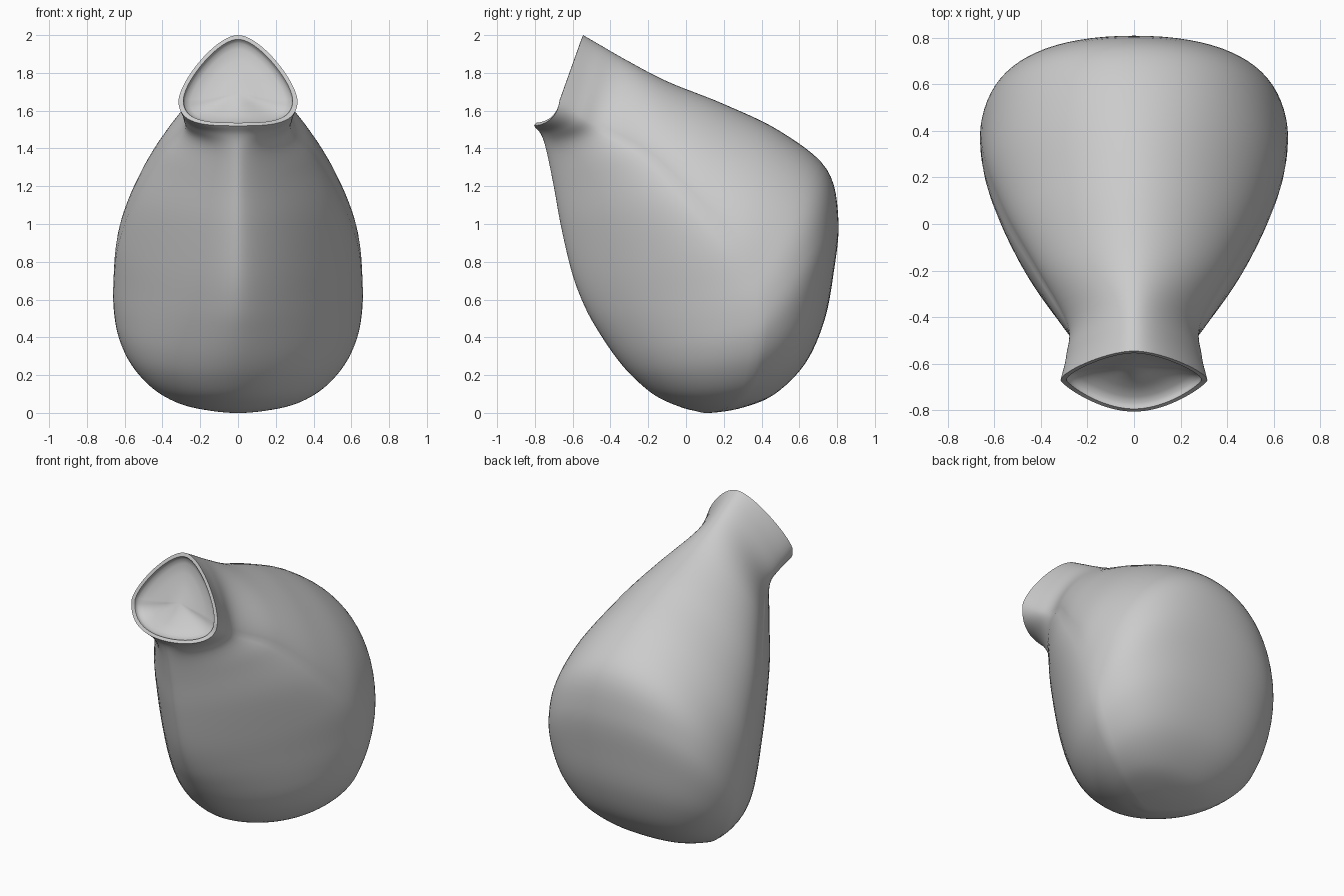
import bpy
import bmesh
from math import pi
from mathutils import Vector

default_cube = bpy.data.objects.get("Cube")
if default_cube:
    bpy.data.objects.remove(default_cube)

QUARTER = 20   # points in each quarter of a ring
SPAN = 6       # rings between neighbouring stations

# Stations from mouth to base: ridge y z, flank y z, half width, keel y z
STATIONS = [
    (-.545, 2, -.67, 1.65, .315, -.805, 1.52),
    (-.45, 1.945, -.56, 1.57, .29, -.765, 1.47),
    (-.32, 1.87, -.43, 1.49, .287, -.737, 1.38),
    (-.1, 1.755, -.2, 1.36, .415, -.7, 1.2),
    (.2, 1.635, .03, 1.13, .55, -.66, .98),
    (.5, 1.49, .24, .9, .637, -.6, .73),
    (.745, 1.29, .35, .68, .66, -.53, .55),
    (.807, 1.02, .39, .52, .655, -.45, .41),
    (.78, .73, .39, .38, .625, -.36, .28),
    (.73, .48, .37, .25, .56, -.27, .18),
    (.63, .26, .33, .13, .45, -.16, .09),
    (.47, .1, .26, .05, .31, -.04, .035),
    (.3, .028, .18, .012, .15, .05, .01),
    (.13, 0, .13, 0, 0, .13, 0),
]


def station_at(t):
    """Smooth blend through the stations, running straight over the base pole."""
    last = len(STATIONS) - 1
    i = min(int(t), last - 1)
    f = t - i
    p1, p2 = STATIONS[i], STATIONS[i + 1]
    p0 = STATIONS[i - 1] if i else [2 * a - b for a, b in zip(p1, p2)]
    if i + 2 <= last:
        p3 = STATIONS[i + 2]
    else:
        p3 = (*p1[5:], *p1[2:4], -p1[4], *p1[:2])
    return [b + f * (c - a + f * (2 * a - 5 * b + 4 * c - d + f * (3 * (b - c) + d - a))) / 2
            for a, b, c, d in zip(p0, p1, p2, p3)]


def ramp(a, b, start, end, t):
    f = max(0, min(1, (t - start) / (end - start)))
    return a + (b - a) * f * f * (3 - 2 * f)


def arc(flank, end, handle_y, handle_z, handle_x, k):
    """Bezier quarter from the flank to the centre line."""
    f = k / QUARTER
    g = 1 - f
    reach = end - flank
    side = Vector((flank.x * handle_x, end.y, end.z))
    lift = flank + Vector((0, reach.y * handle_y, reach.z * handle_z))
    return g**3 * flank + 3 * g * g * f * lift + 3 * g * f * f * side + f**3 * end


def ring_points(t):
    """Closed ring: rounded ridge, flanks, flat lip turning into a keel."""
    ty, tz, py, pz, w, fy, fz = station_at(t)
    ridge, flank, keel = Vector((0, ty, tz)), Vector((w, py, pz)), Vector((0, fy, fz))
    top = ramp(.28, .45, 0, 4, t) + ramp(0, .2, 4, 8, t)
    top_x = ramp(.38, .45, 0, 4, t) + ramp(0, .25, 4, 8, t)
    low_y = ramp(.12, .36, 0, 3, t) + ramp(0, .14, 4, 11, t)
    low_z = ramp(1, .36, 0, 3, t) + ramp(0, .14, 4, 11, t)
    low_x = ramp(.5, .22, 0, 3, t) + ramp(0, .28, 4, 11, t)
    half = [arc(flank, ridge, top, top, top_x, k) for k in range(QUARTER, 0, -1)]
    half += [arc(flank, keel, low_y, low_z, low_x, k) for k in range(QUARTER + 1)]
    return half + [Vector((-p.x, p.y, p.z)) for p in half[-2:0:-1]]


bm = bmesh.new()


def bridge(a, b):
    n = len(a)
    for i in range(n):
        j = (i + 1) % n
        bm.faces.new((a[i], a[j], b[j], b[i]))


def close(ring, point):
    tip = bm.verts.new(point)
    for i in range(len(ring)):
        bm.faces.new((ring[i], ring[(i + 1) % len(ring)], tip))


def add_ring(points):
    return [bm.verts.new(p) for p in points]


# Outer skin
steps = (len(STATIONS) - 1) * SPAN
rings = [add_ring(ring_points(i / SPAN)) for i in range(steps)]
for a, b in zip(rings, rings[1:]):
    bridge(a, b)
close(rings[-1], (0, .13, 0))

# Flat rim and the shallow hollow inside the mouth
centre = Vector((0, -.66, 1.72))
inward = Vector((0, .88, -.47))
mouth = ring_points(0)
previous = rings[0]
for scale, depth in ((.92, 0), (.91, .012), (.89, .025), (.8, .04), (.6, .055), (.3, .055)):
    ring = add_ring(centre + (p - centre) * scale + inward * depth for p in mouth)
    bridge(previous, ring)
    previous = ring
close(previous, centre + inward * .053)

bmesh.ops.recalc_face_normals(bm, faces=bm.faces)
mesh = bpy.data.meshes.new("vessel")
bm.to_mesh(mesh)
bm.free()
vessel = bpy.data.objects.new("vessel", mesh)
bpy.context.collection.objects.link(vessel)

# Plain grey finish
grey = bpy.data.materials.new("plain grey")
grey.use_nodes = True
colour = (.6, .6, .6, 1)
grey.diffuse_color = colour
grey.node_tree.nodes["Principled BSDF"].inputs["Base Color"].default_value = colour
mesh.materials.append(grey)

bpy.context.view_layer.objects.active = vessel
vessel.select_set(True)
bpy.ops.object.shade_smooth_by_angle(angle=pi / 4)
